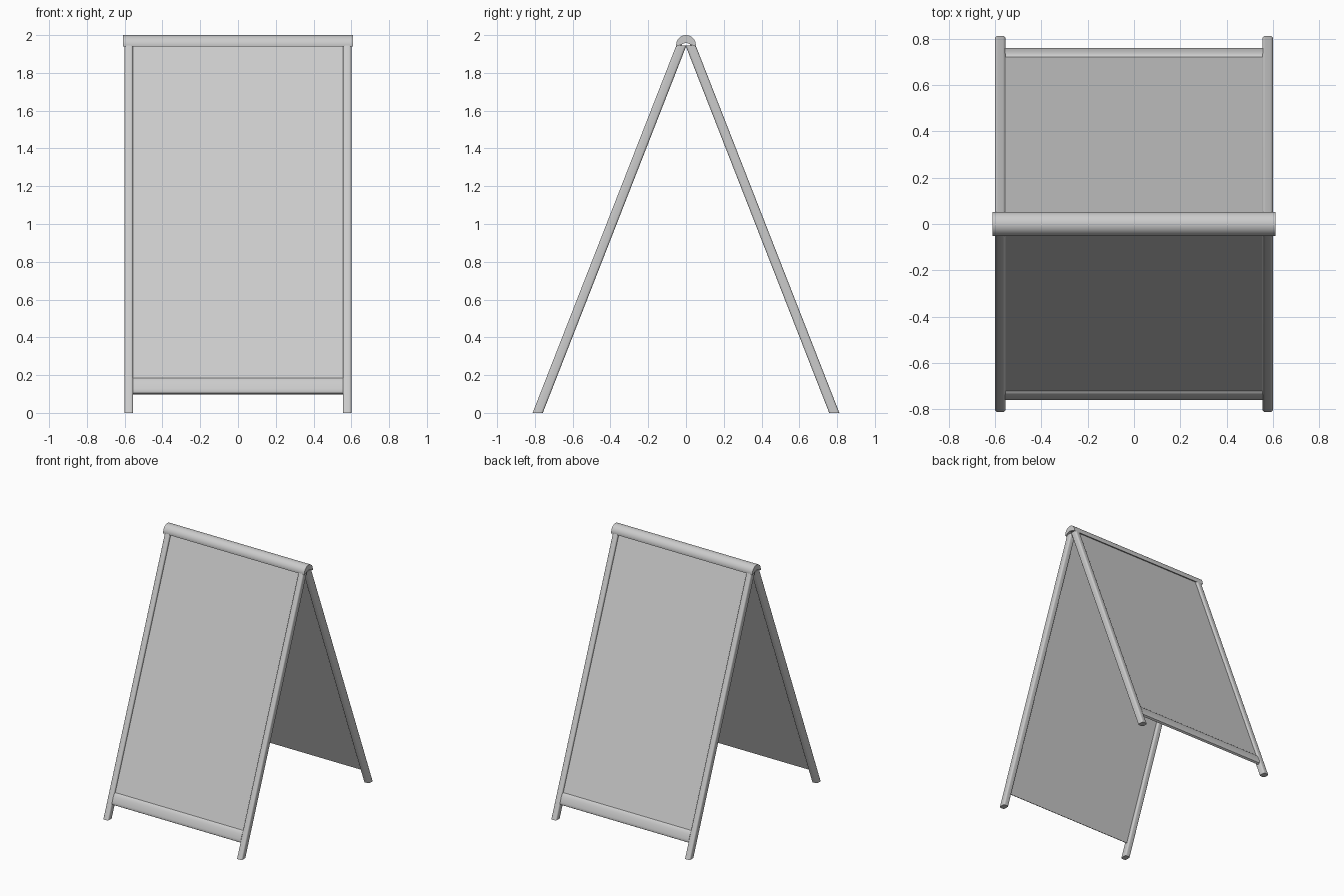
import bpy, bmesh, math

if "Cube" in bpy.data.objects:
    bpy.data.objects.remove(bpy.data.objects["Cube"])

SLOPE = 0.391   # horizontal run per unit of height
FOOT_Y = 0.812  # outer edge of a leg at the floor


def outer(z, inset=0.0):
    """y of the outer leg face at height z, moved inward by inset."""
    return FOOT_Y - SLOPE * z - inset


def loft(name, ring_a, ring_b):
    """Solid between two matching outlines."""
    bm = bmesh.new()
    a = [bm.verts.new(p) for p in ring_a]
    b = [bm.verts.new(p) for p in ring_b]
    n = len(a)
    bm.faces.new(a)
    bm.faces.new(b[::-1])
    for i in range(n):
        j = (i + 1) % n
        bm.faces.new((a[i], b[i], b[j], a[j]))
    bmesh.ops.recalc_face_normals(bm, faces=bm.faces)
    mesh = bpy.data.meshes.new(name)
    bm.to_mesh(mesh)
    bm.free()
    obj = bpy.data.objects.new(name, mesh)
    bpy.context.collection.objects.link(obj)
    bpy.ops.object.select_all(action='DESELECT')
    obj.select_set(True)
    bpy.context.view_layer.objects.active = obj
    bpy.ops.object.shade_smooth_by_angle(angle=math.radians(35))
    return obj


def prism(name, profile, half_width):
    """Side profile of (y, z) points extruded across x."""
    return loft(name, [(-half_width, y, z) for y, z in profile],
                [(half_width, y, z) for y, z in profile])


def rounded_rect(w, d, r, steps=4):
    pts = []
    for k, (sx, sy) in enumerate(((1, 1), (-1, 1), (-1, -1), (1, -1))):
        for i in range(steps + 1):
            t = math.pi / 2 * (k + i / steps)
            pts.append((sx * (w / 2 - r) + r * math.cos(t),
                        sy * (d / 2 - r) + r * math.sin(t)))
    return pts


leg_section = rounded_rect(0.045, 0.054, 0.012)

for side, sign in (("front", -1), ("back", 1)):
    # Slanted legs, cut flat on the floor
    for hand, sx in (("left", -1), ("right", 1)):
        rings = [[(sx * 0.5775 + x, sign * (outer(z, 0.027) + y), z)
                  for x, y in leg_section] for z in (0.0, 1.946)]
        loft(f"{side}_{hand}_leg", *rings)

    # Thin sign board set between the legs
    board = [(0.018, 0.103), (0.018, 1.955), (0.03, 1.95), (0.03, 0.098)]
    prism(f"{side}_board", [(sign * outer(z, i), z) for i, z in board], 0.557)

    # Rounded bottom rail on the outer face of the board
    rail = [(0.022, 0.187), (0.013, 0.184), (0.008, 0.176), (0.005, 0.163),
            (0.004, 0.145), (0.005, 0.127), (0.007, 0.114), (0.012, 0.106),
            (0.024, 0.1)]
    prism(f"{side}_rail", [(sign * outer(z, i), z) for i, z in rail], 0.556)

# Half-round ridge cap joining both frames
arc = [(0.052 * math.cos(math.radians(a)), 1.948 + 0.052 * math.sin(math.radians(a)))
       for a in range(-9, 190, 9)]
prism("ridge_cap", arc + [(0.0, 1.96)], 0.61)
